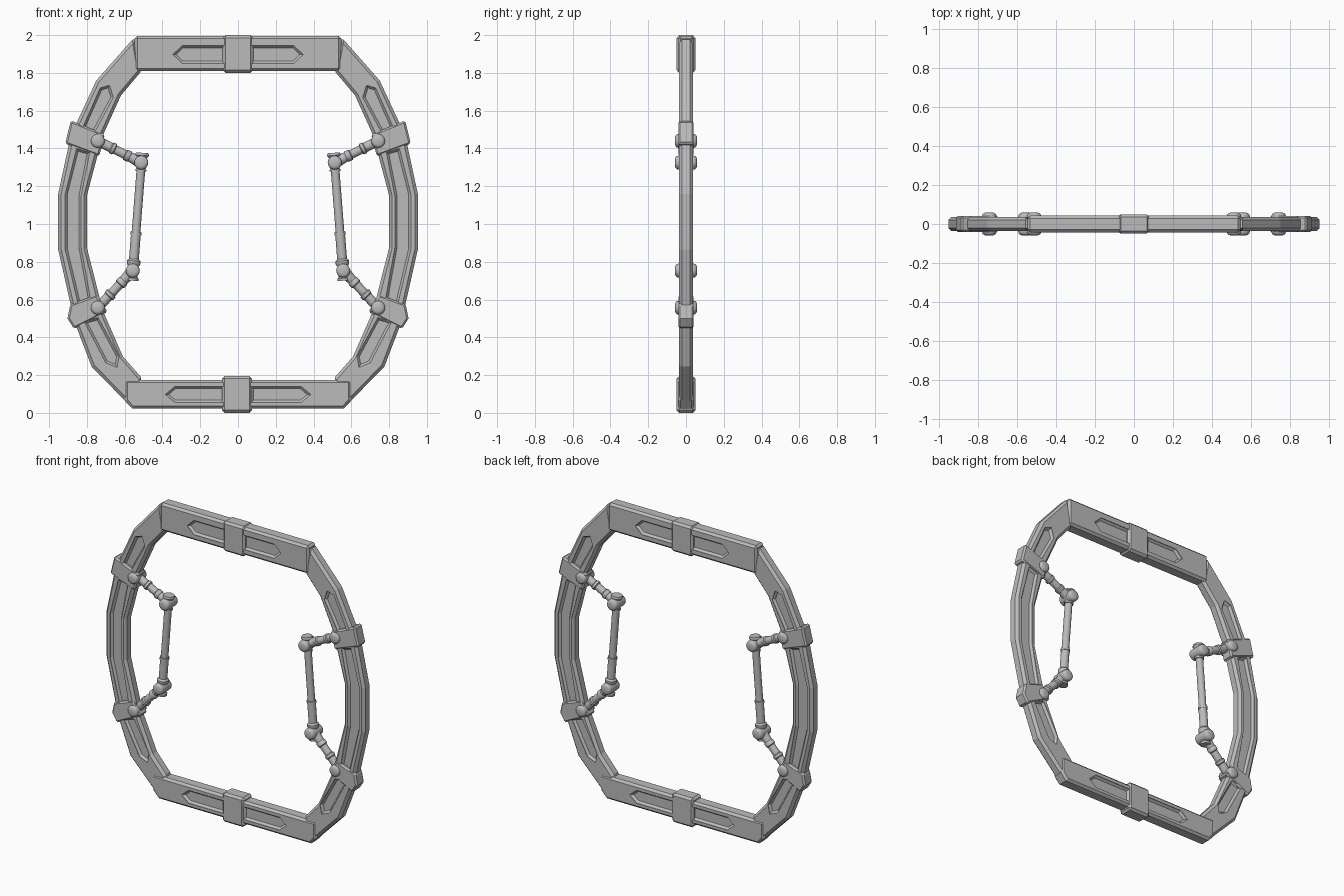
import bpy, bmesh, math
from mathutils import Vector

old = bpy.data.objects.get("Cube")
if old:
    bpy.data.objects.remove(old, do_unlink=True)

GREY = (0.5, 0.5, 0.5, 1)
metal = bpy.data.materials.new("plain grey metal")
metal.use_nodes = True
metal.diffuse_color = GREY
metal.node_tree.nodes["Principled BSDF"].inputs["Base Color"].default_value = GREY


def finish(bm, name):
    bmesh.ops.recalc_face_normals(bm, faces=bm.faces[:])
    mesh = bpy.data.meshes.new(name)
    bm.to_mesh(mesh)
    bm.free()
    mesh.materials.append(metal)
    ob = bpy.data.objects.new(name, mesh)
    bpy.context.scene.collection.objects.link(ob)
    return ob


def add_prism(bm, pts, y0, y1):
    """Extrude an x-z outline from y0 to y1 and return the y1 cap."""
    rings = [[bm.verts.new((x, y, z)) for x, z in pts] for y in (y0, y1)]
    n = len(pts)
    faces = [bm.faces.new(r) for r in rings]
    cap = faces[1]
    for i in range(n):
        j = (i + 1) % n
        faces.append(bm.faces.new((rings[0][i], rings[0][j], rings[1][j], rings[1][i])))
    bmesh.ops.recalc_face_normals(bm, faces=faces)
    return cap


def plate(name, pts, half, recesses=(), bevel=0.014):
    """Chamfered slab with sloped recesses on the front and back."""
    bm = bmesh.new()
    add_prism(bm, pts, -half, half)
    ob = finish(bm, name)
    m = ob.modifiers.new("chamfer", "BEVEL")
    m.width, m.segments, m.angle_limit = bevel, 1, math.radians(50)
    cutter = None
    if recesses:
        bm = bmesh.new()
        for outline in recesses:
            for s in (-1, 1):
                cap = add_prism(bm, outline, s * 0.1, s * (half - 0.003))
                bmesh.ops.inset_region(bm, faces=[cap], thickness=0.012, depth=0.014,
                                       use_even_offset=True)
        cutter = finish(bm, "recess cutter")
        cutter.hide_render = True
        b = ob.modifiers.new("recess", "BOOLEAN")
        b.operation, b.solver, b.object = "DIFFERENCE", "EXACT", cutter
    dg = bpy.context.evaluated_depsgraph_get()
    mesh = bpy.data.meshes.new_from_object(ob.evaluated_get(dg))
    ob.modifiers.clear()
    ob.data = mesh
    if cutter:
        bpy.data.objects.remove(cutter, do_unlink=True)
    return ob


def lathe(name, a, b, profile, sides=20):
    """Turned part from a to b; profile holds (fraction along, radius)."""
    a, b = Vector(a), Vector(b)
    turn = (b - a).to_track_quat("Z", "Y")
    bm = bmesh.new()
    rings = []
    for t, r in profile:
        c = a.lerp(b, t)
        rings.append([bm.verts.new(c + turn @ Vector((r * math.cos(k * math.tau / sides),
                                                      r * math.sin(k * math.tau / sides), 0)))
                      for k in range(sides)])
    for p, q in zip(rings, rings[1:]):
        for k in range(sides):
            j = (k + 1) % sides
            bm.faces.new((p[k], p[j], q[j], q[k]))
    bm.faces.new(rings[0])
    bm.faces.new(rings[-1])
    ob = finish(bm, name)
    ob.data.shade_smooth()
    ob.data.set_sharp_from_angle(angle=math.radians(40))
    return ob


def arrow(s, x_in, x_out, z0, z1):
    tip = x_out - 0.05
    return [(s * x, z) for x, z in ((x_in, z0), (tip, z0), (x_out, (z0 + z1) / 2),
                                    (tip, z1), (x_in, z1))]


# Top and bottom beams with their centre collars
plate("top_beam", [(-.547, 1.81), (.547, 1.81), (.547, 1.995), (-.547, 1.995)], .043,
      [arrow(s, .07, .345, 1.85, 1.945) for s in (1, -1)])
plate("bottom_beam", [(-.56, .022), (.56, .022), (.6, .065), (.6, .175), (-.6, .175), (-.6, .065)],
      .043, [arrow(s, .07, .385, .055, .14) for s in (1, -1)])
plate("top_collar", [(-.08, 1.8), (.08, 1.8), (.08, 2), (-.08, 2)], .049)
plate("bottom_collar", [(-.085, 0), (.075, 0), (.075, .195), (-.085, .195)], .049)

# Side arch outlines, for the +x side
OUTER = [(.547, 1.99), (.75, 1.76), (.885, 1.47), (.952, 1.16), (.952, .865),
         (.865, .48), (.775, .245), (.56, .025)]
INNER = [(.505, .18), (.61, .3), (.715, .54), (.8, .875), (.8, 1.15),
         (.715, 1.47), (.62, 1.68), (.515, 1.805)]
PANELS = [
    [(.825, 1.505), (.765, 1.475), (.66, 1.67), (.68, 1.735), (.73, 1.72)],
    [(.855, 1.4), (.915, 1.16), (.915, .865), (.845, .57), (.78, .6),
     (.83, .875), (.83, 1.15), (.785, 1.38)],
    [(.815, .485), (.7, .265), (.64, .24), (.63, .3), (.74, .505)],
]
UPPER_COLLAR = [(.885, 1.548), (.915, 1.425), (.735, 1.358), (.705, 1.475)]
LOWER_COLLAR = [(.888, .575), (.903, .5), (.868, .445), (.69, .535), (.75, .625)]

# Arm joints and turned profiles
JOINTS = [(.742, 1.44), (.512, 1.325), (.557, .753), (.742, .557)]
PIN = [(0, .02), (.03, .029), (.08, .035), (.16, .037),
       (.84, .037), (.92, .035), (.97, .029), (1, .02)]
LINK = [(0, .026), (.3, .026), (.32, .031), (.38, .031), (.4, .024), (.62, .024),
        (.64, .03), (.72, .03), (.74, .026), (.85, .028), (1, .034)]
POST = [(0, .033), (.02, .037), (.045, .025), (.13, .025), (.13, .029), (.145, .029),
        (.145, .023), (.62, .023), (.62, .029), (.645, .029), (.645, .026), (.83, .026),
        (.845, .036), (.87, .036), (.89, .027), (.97, .025), (.98, .032), (1, .032)]

for s, side in ((1, "left"), (-1, "right")):
    def flip(pts):
        return [(s * x, z) for x, z in pts]

    # Curved side of the frame
    plate(side + "_side_arch", flip(OUTER + INNER), .037, [flip(p) for p in PANELS], .016)
    plate(side + "_upper_collar", flip(UPPER_COLLAR), .041, bevel=.01)
    plate(side + "_lower_collar", flip(LOWER_COLLAR), .041, bevel=.01)

    # Jointed arm
    j = [Vector((s * x, 0, z)) for x, z in JOINTS]
    reach = Vector((0, .058, 0))
    for k, c in enumerate(j):
        lathe(f"{side}_pin_{k + 1}", c - reach, c + reach, PIN)
    lathe(side + "_upper_link", j[0], j[1], LINK)
    lathe(side + "_lower_link", j[3], j[2], LINK)
    lathe(side + "_post", (s * .507, 0, 1.377), (s * .56, 0, .7), POST)
